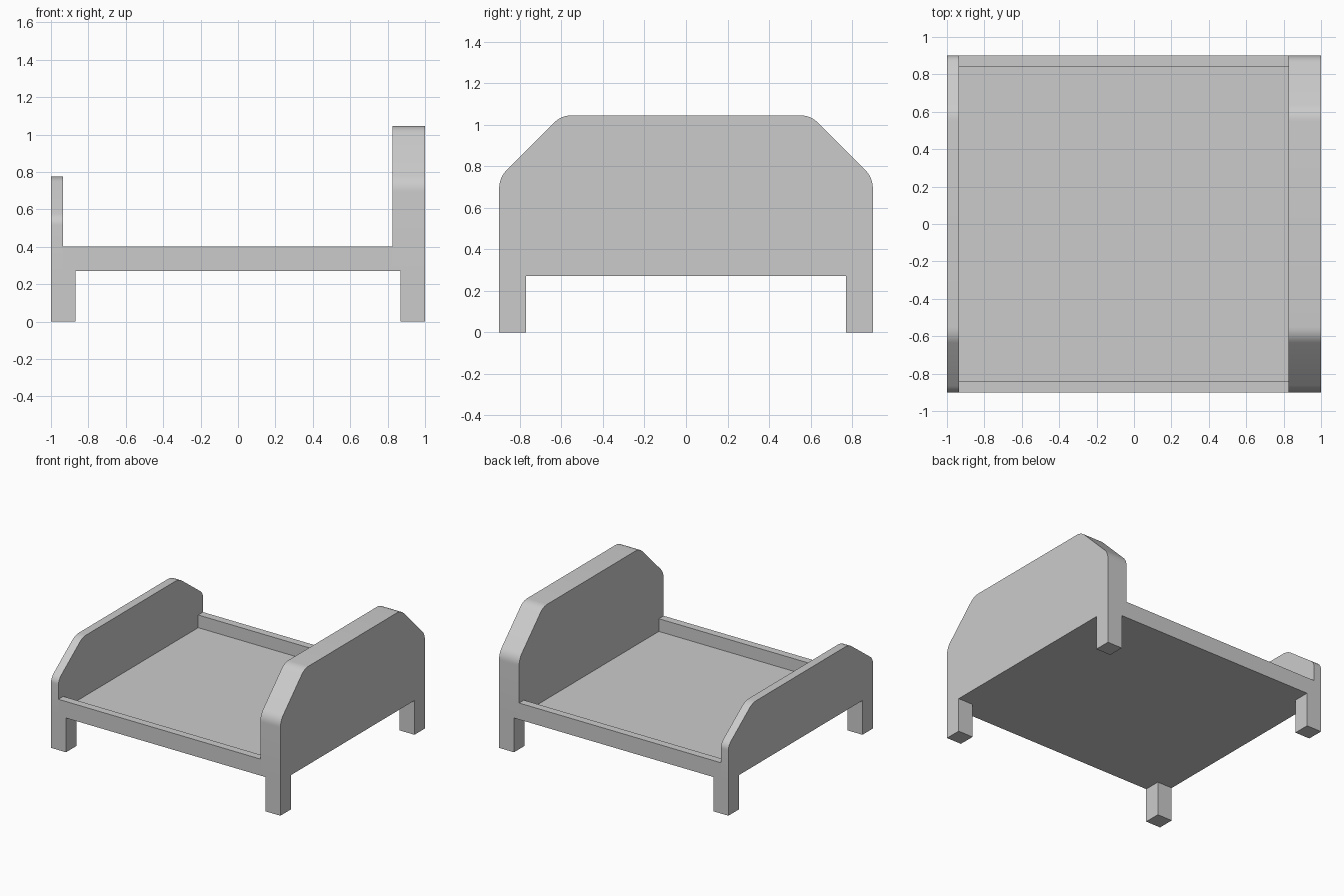
import bpy
import math
from math import radians, tan, sin, cos

cube = bpy.data.objects.get("Cube")
if cube:
    bpy.data.objects.remove(cube, do_unlink=True)

HALF_W = 0.9       # half width of the bed
BASE = 0.27        # underside of the frame
FLOOR = 0.30       # top of the slat panel
RAIL_TOP = 0.40
HEAD_IN, FOOT_IN = 0.825, -0.935   # inner faces of the boards
LEG = 0.13

paint = bpy.data.materials.new("frame_grey")
paint.use_nodes = True
grey = (0.6, 0.6, 0.6, 1)
paint.diffuse_color = grey
paint.node_tree.nodes["Principled BSDF"].inputs["Base Color"].default_value = grey


def add_mesh(name, verts, faces):
    mesh = bpy.data.meshes.new(name)
    mesh.from_pydata(verts, [], faces)
    mesh.materials.append(paint)
    obj = bpy.data.objects.new(name, mesh)
    bpy.context.collection.objects.link(obj)
    return obj


def prism(name, outline, x0, x1):
    """Extrude a counter-clockwise (y, z) outline from x0 to x1."""
    n = len(outline)
    verts = [(x, y, z) for x in (x0, x1) for y, z in outline]
    faces = [tuple(reversed(range(n))), tuple(range(n, 2 * n))]
    faces += [(i, (i + 1) % n, (i + 1) % n + n, i + n) for i in range(n)]
    return add_mesh(name, verts, faces)


def box(name, x0, x1, y0, y1, z0, z1):
    return prism(name, [(y0, z0), (y1, z0), (y1, z1), (y0, z1)], x0, x1)


def board_outline(height):
    """Board with chamfered, softly rounded shoulders; z is scaled to height."""
    top, shoulder, chamfer_y, radius = 1.045, 0.745, 0.6, 0.12
    cut = radius * tan(radians(22.5))
    steps = 6
    half = []
    # Arc centres for the lower and the upper corner of the right shoulder
    centres = [(HALF_W - radius, shoulder - cut, 0),
               (chamfer_y - cut, top - radius, 45)]
    for cy, cz, start in centres:
        for i in range(steps + 1):
            a = radians(start + 45 * i / steps)
            half.append((cy + radius * cos(a), (cz + radius * sin(a)) * height / top))
    half.insert(0, (HALF_W, BASE))
    return half + [(-y, z) for y, z in reversed(half)]


# Headboard and footboard
for name, height, x0, x1 in (("headboard", 1.045, HEAD_IN, 1),
                             ("footboard", 0.775, -1, FOOT_IN)):
    board = prism(name, board_outline(height), x0, x1)
    bpy.ops.object.select_all(action="DESELECT")
    board.select_set(True)
    bpy.context.view_layer.objects.active = board
    bpy.ops.object.shade_smooth_by_angle(angle=radians(30))

# Slat panel and side rails
RAIL_IN = 0.84
box("bed_panel", FOOT_IN, HEAD_IN, -RAIL_IN, RAIL_IN, BASE, FLOOR)
box("front_rail", FOOT_IN, HEAD_IN, -HALF_W, -RAIL_IN, BASE, RAIL_TOP)
box("back_rail", FOOT_IN, HEAD_IN, RAIL_IN, HALF_W, BASE, RAIL_TOP)

# Legs
for end, x0 in (("head", 1 - LEG), ("foot", -1)):
    for side, y0 in (("front", -HALF_W), ("back", HALF_W - LEG)):
        box(f"{end}_{side}_leg", x0, x0 + LEG, y0, y0 + LEG, 0, BASE)
